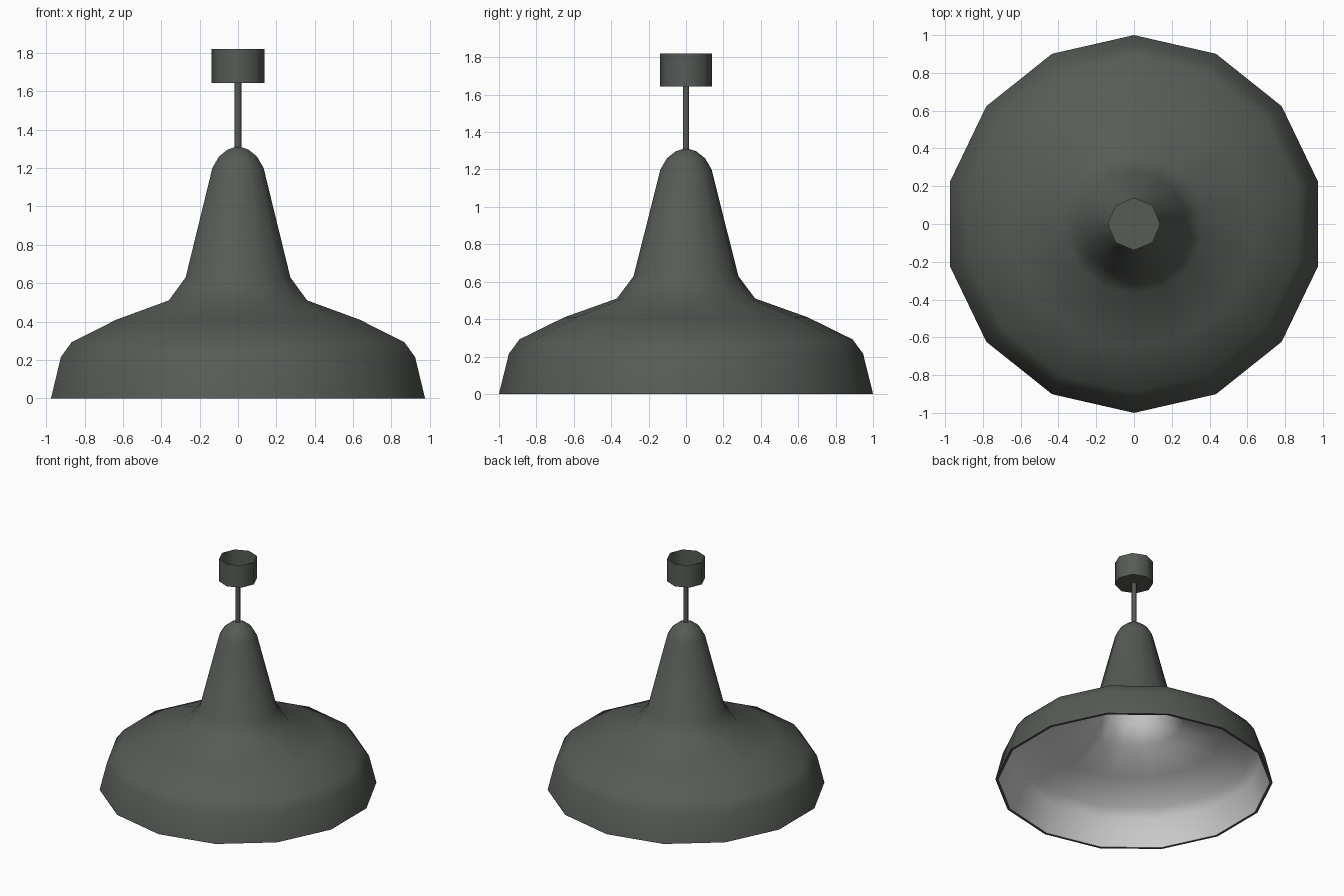
import bpy, bmesh, math

if "Cube" in bpy.data.objects:
    bpy.data.objects.remove(bpy.data.objects["Cube"])


def material(name, rgb):
    m = bpy.data.materials.new(name)
    m.diffuse_color = (*rgb, 1.0)
    m.use_nodes = True
    m.node_tree.nodes["Principled BSDF"].inputs["Base Color"].default_value = m.diffuse_color
    return m


GREEN = material("dark grey green", (0.095, 0.106, 0.093))
WHITE = material("pale grey inside", (0.62, 0.62, 0.62))


def lathe(name, profile, sides, mat, smooth_angle=60, inward=False):
    """Revolve (radius, z) points, listed bottom to top, with a corner on +y."""
    bm = bmesh.new()
    rings = []
    for r, z in profile:
        if r == 0:
            rings.append([bm.verts.new((0, 0, z))] * sides)
            continue
        ring = []
        for i in range(sides):
            a = math.pi / 2 + math.tau * i / sides
            ring.append(bm.verts.new((r * math.cos(a), r * math.sin(a), z)))
        rings.append(ring)
    for low, high in zip(rings, rings[1:]):
        for i in range(sides):
            j = (i + 1) % sides
            quad = [low[i], low[j], high[j], high[i]]
            face = bm.faces.new(list(dict.fromkeys(quad)))
            face.smooth = True
            if inward:
                face.normal_flip()
    bm.normal_update()
    for e in bm.edges:
        if len(e.link_faces) == 2:
            e.smooth = e.calc_face_angle() < math.radians(smooth_angle)
    mesh = bpy.data.meshes.new(name)
    bm.to_mesh(mesh)
    bm.free()
    mesh.materials.append(mat)
    obj = bpy.data.objects.new(name, mesh)
    bpy.context.collection.objects.link(obj)
    return obj


# Outer shade, beginning with the thin rim underneath
lathe("shade_outside", [
    (0.98, 0.0), (1.0, 0.0), (0.947, 0.215), (0.89, 0.292), (0.65, 0.41),
    (0.37, 0.51), (0.28, 0.63), (0.137, 1.2), (0.102, 1.26),
    (0.055, 1.297), (0, 1.315)], 14, GREEN)

# Pale lining, slightly inside the outer shade
lathe("shade_inside", [
    (0.98, 0.0), (0.928, 0.208), (0.876, 0.278), (0.64, 0.392),
    (0.358, 0.495), (0.262, 0.622), (0.12, 1.19), (0.088, 1.245),
    (0.045, 1.28), (0, 1.295)], 14, WHITE, inward=True)

# Hanging rod
lathe("rod", [(0.017, 1.30), (0.017, 1.65)], 8, GREEN)

# Ceiling cup, open at the top
lathe("ceiling_cup", [(0, 1.643), (0.139, 1.643), (0.139, 1.82)], 8, GREEN)
